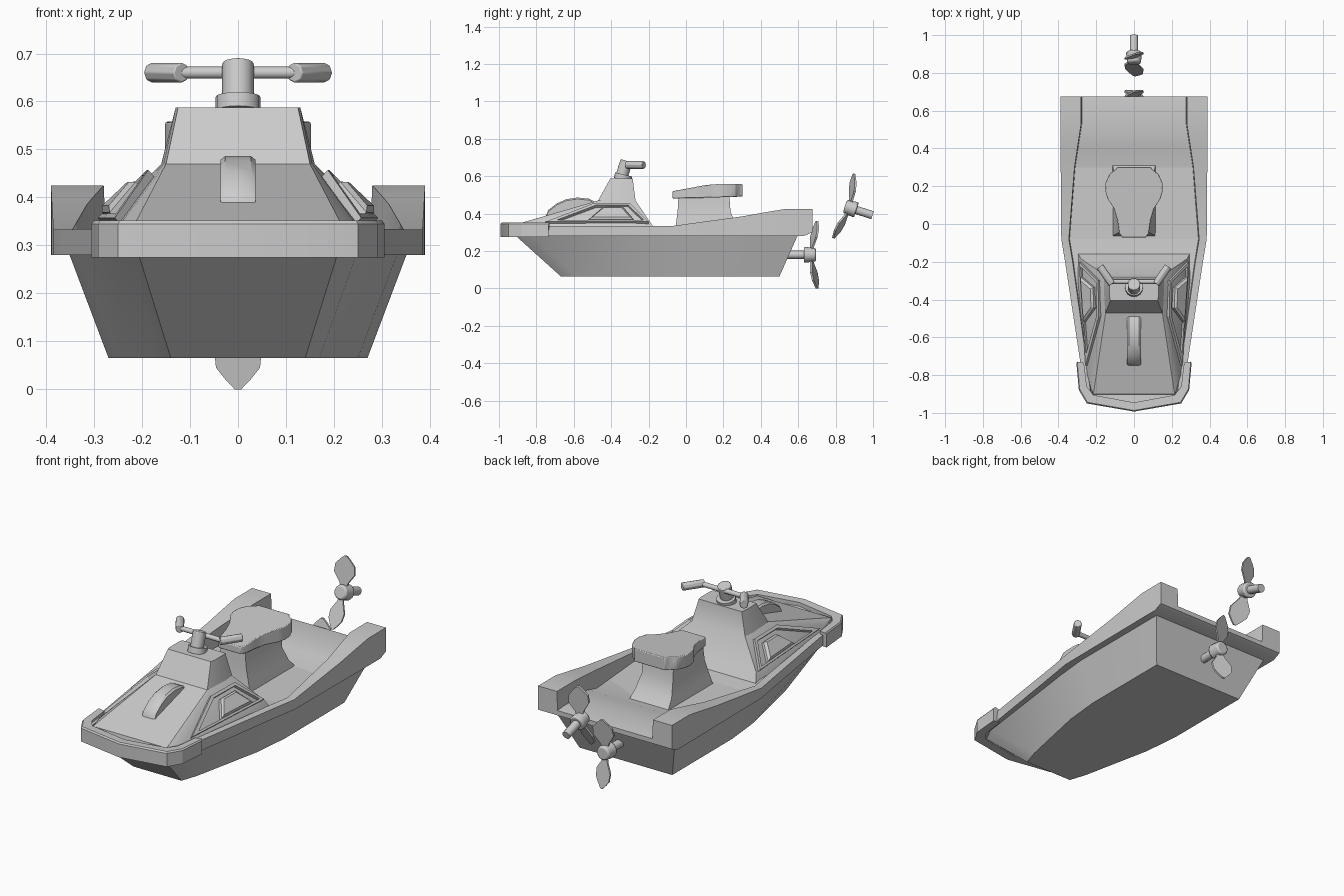
import bpy, bmesh, math
from mathutils import Vector, Matrix

if "Cube" in bpy.data.objects:
    bpy.data.objects.remove(bpy.data.objects["Cube"])

grey = bpy.data.materials.new("light_grey")
grey.diffuse_color = (0.6, 0.6, 0.6, 1)
grey.use_nodes = True
grey.node_tree.nodes["Principled BSDF"].inputs["Base Color"].default_value = grey.diffuse_color


def finish(bm, name, angle=30, bevel=0):
    bmesh.ops.recalc_face_normals(bm, faces=bm.faces)
    me = bpy.data.meshes.new(name)
    bm.to_mesh(me)
    bm.free()
    me.materials.append(grey)
    ob = bpy.data.objects.new(name, me)
    bpy.context.collection.objects.link(ob)
    if bevel:
        m = ob.modifiers.new("bevel", 'BEVEL')
        m.width, m.segments = bevel, 2
    bpy.ops.object.select_all(action='DESELECT')
    ob.select_set(True)
    bpy.context.view_layer.objects.active = ob
    bpy.ops.object.shade_smooth_by_angle(angle=math.radians(angle))
    return ob


def loft(name, rings, angle=30, bevel=0, closed=False):
    """Skin closed rings of points; cap the ends unless the loft is a loop."""
    bm = bmesh.new()
    rows = [[bm.verts.new(p) for p in r] for r in rings]
    n = len(rows[0])
    for a, b in zip(rows, rows[1:] + (rows[:1] if closed else [])):
        for i in range(n):
            j = (i + 1) % n
            bm.faces.new((a[i], a[j], b[j], b[i]))
    if not closed:
        bm.faces.new(rows[0])
        bm.faces.new(rows[-1])
    return finish(bm, name, angle, bevel)


def outline(pts, z):
    """Mirror (half width, y) points into a ring at height z (number or function of y)."""
    f = z if callable(z) else (lambda y: z)
    return [(w, y, f(y)) for w, y in pts] + [(-w, y, f(y)) for w, y in reversed(pts)]


def rod(name, a, b, r1, r2=None, sides=16, bevel=0):
    a, b = Vector(a), Vector(b)
    bm = bmesh.new()
    m = Matrix.Translation((a + b) / 2) @ (b - a).to_track_quat('Z', 'Y').to_matrix().to_4x4()
    bmesh.ops.create_cone(bm, cap_ends=True, segments=sides, radius1=r1,
                          radius2=r1 if r2 is None else r2, depth=(b - a).length, matrix=m)
    return finish(bm, name, 35, bevel)


# Hull, tapering down to a flat bottom
low = [(.14, -.67), (.17, -.58), (.25, -.2), (.27, 0), (.27, .5)]
high = [(.21, -.92), (.25, -.84), (.335, -.2), (.355, 0), (.355, .6)]
loft("hull", [outline(low, .065), outline(high, .29)], 40)

# Deck with raised side rails and a sunken footwell: y, outer, inner, rail z, floor z, base z
deck = [(-.95, .20, .17, .335, .33, .28), (-.89, .265, .23, .34, .325, .28),
        (-.74, .283, .25, .335, .32, .28), (-.2, .365, .325, .333, .31, .28),
        (-.08, .385, .345, .333, .29, .28), (.3, .388, .315, .385, .29, .28),
        (.40, .389, .30, .403, .322, .28), (.53, .39, .28, .425, .33, .28),
        (.63, .39, .28, .425, .33, .28), (.675, .39, .28, .425, .325, .30)]
rings = []
for y, o, i, t, f, b in deck:
    half = [(o, b), (o, t), (i, t), (i - .004, f)]
    rings.append([(x, y, z) for x, z in half] + [(-x, y, z) for x, z in reversed(half)])
loft("deck", rings, 25)

# Bow bumper: rectangular section swept round the nose
path = [(.305, -.735, .265), (.292, -.88, .25), (.25, -.95, .215), (0, -.993, 0),
        (-.25, -.95, -.215), (-.292, -.88, -.25), (-.305, -.735, -.265)]
inner_y = [-.735, -.86, -.905, -.945, -.905, -.86, -.735]
loft("bow_bumper", [[(o, y, .275), (o, y, .345), (o * .985, y + .006, .352),
                     (i, iy, .35), (i, iy, .275)]
                    for (o, y, i), iy in zip(path, inner_y)], 25)

# Front cowl rising to the steering column
loft("cowl", [outline([(.225, -.91), (.26, -.80), (.305, -.3), (.30, -.15)], .29),
              outline([(.215, -.90), (.245, -.80), (.285, -.3), (.28, -.185)], .345),
              outline([(.15, -.47), (.155, -.43), (.16, -.33), (.155, -.27)], .47),
              outline([(.125, -.405), (.13, -.38), (.13, -.31), (.125, -.285)], .587)], 28)

# Hood scoop: arched strip along the centre line
arc = [(-.75, .385), (-.735, .42), (-.69, .455), (-.64, .477), (-.58, .486), (-.52, .48), (-.48, .46)]
loft("hood_scoop", [[(s * .037, y, .36) for s in (-1, 1)] +
                    [(.037, y, z - .008), (.027, y, z), (-.027, y, z), (-.037, y, z - .008)]
                    for y, z in arc], 35)

# Side panels on the cowl: raised pad inside a trapezoid frame
N = Vector((.68, 0, .73))


def on_side(s, y, z, lift):
    t = (z - .345) / .125
    base = .245 + (min(y, -.3) + .8) * .08
    p = Vector((base * (1 - t) + .157 * t, y, z)) + N * lift
    return (s * p.x, p.y, p.z)


def side_ring(s, pts, lift):
    return [on_side(s, y, z, lift) for y, z in pts]


frame_out = [(-.75, .347), (-.49, .447), (-.30, .447), (-.20, .347)]
frame_in = [(-.69, .356), (-.48, .436), (-.31, .436), (-.225, .356)]
pad_out = [(-.52, .357), (-.445, .421), (-.335, .421), (-.28, .357)]
pad_in = [(-.50, .364), (-.44, .413), (-.345, .413), (-.30, .364)]
for s, side in ((1, "right"), (-1, "left")):
    loft("cowl_frame_" + side, [side_ring(s, frame_out, -.02), side_ring(s, frame_out, .014),
                                side_ring(s, frame_in, .014), side_ring(s, frame_in, -.02)],
         25, closed=True)
    loft("cowl_pad_" + side, [side_ring(s, pad_out, -.02), side_ring(s, pad_out, .016),
                              side_ring(s, pad_in, .026)], 25)

# Seat cushion and pedestal
seat = [(.062, -.072), (.078, -.05), (.088, .02), (.105, .08), (.14, .135), (.152, .175),
        (.15, .22), (.13, .265), (.10, .285), (.09, .302)]


def seat_top(y):
    return .52 + .037 * min(1, max(0, (y + .07) / .2)) + .004 * max(0, y)


loft("seat_cushion", [outline(seat, lambda y: .482 + .03 * max(0, y)), outline(seat, seat_top)], 35, .004)
loft("seat_pedestal", [outline([(.115, -.065), (.115, .32)], .28),
                       outline([(.10, -.055), (.105, .27)], .335),
                       outline([(.078, -.045), (.09, .238)], .41),
                       outline([(.07, -.04), (.09, .232)], .495)], 35)

# Steering column and handlebars
rod("steering_collar", (0, -.34, .58), (0, -.333, .609), .047)
rod("steering_column", (0, -.345, .595), (0, -.318, .682), .033, bevel=.005)
rod("handlebar", (-.135, -.305, .66), (.135, -.305, .66), .0125)
for s, side in ((1, "right"), (-1, "left")):
    rod("grip_" + side, (s * .117, -.317, .66), (s * .18, -.225, .66), .021, sides=8, bevel=.003)


# Two-bladed propellers, each built round its own hub
def propeller(name, matrix):
    parts = [rod(name + "_shaft", (0, -.125, 0), (0, -.02, 0), .022, sides=12),
             rod(name + "_hub", (0, -.035, 0), (0, .03, 0), .043, .036, sides=12, bevel=.008)]
    shape = [(.012, .02), (.022, .05), (.05, .095), (.046, .135), (.026, .16), (.006, .181)]
    for s in (1, -1):
        rows = []
        for w, r in shape:
            y, d = .2 * r, .3 * w * s
            rows.append([(-w, y - d - .005, s * r), (w, y + d - .005, s * r),
                         (w, y + d + .005, s * r), (-w, y - d + .005, s * r)])
        parts.append(loft(name + ("_blade_upper" if s > 0 else "_blade_lower"), rows, 30))
    for p in parts:
        p.matrix_world = matrix


propeller("propeller", Matrix.Translation((0, .665, .18)))
propeller("spare_propeller", Matrix.Translation((0, .878, .43)) @
          Matrix.Rotation(math.radians(-18), 4, 'X') @ Matrix.Rotation(math.pi, 4, 'Z'))
